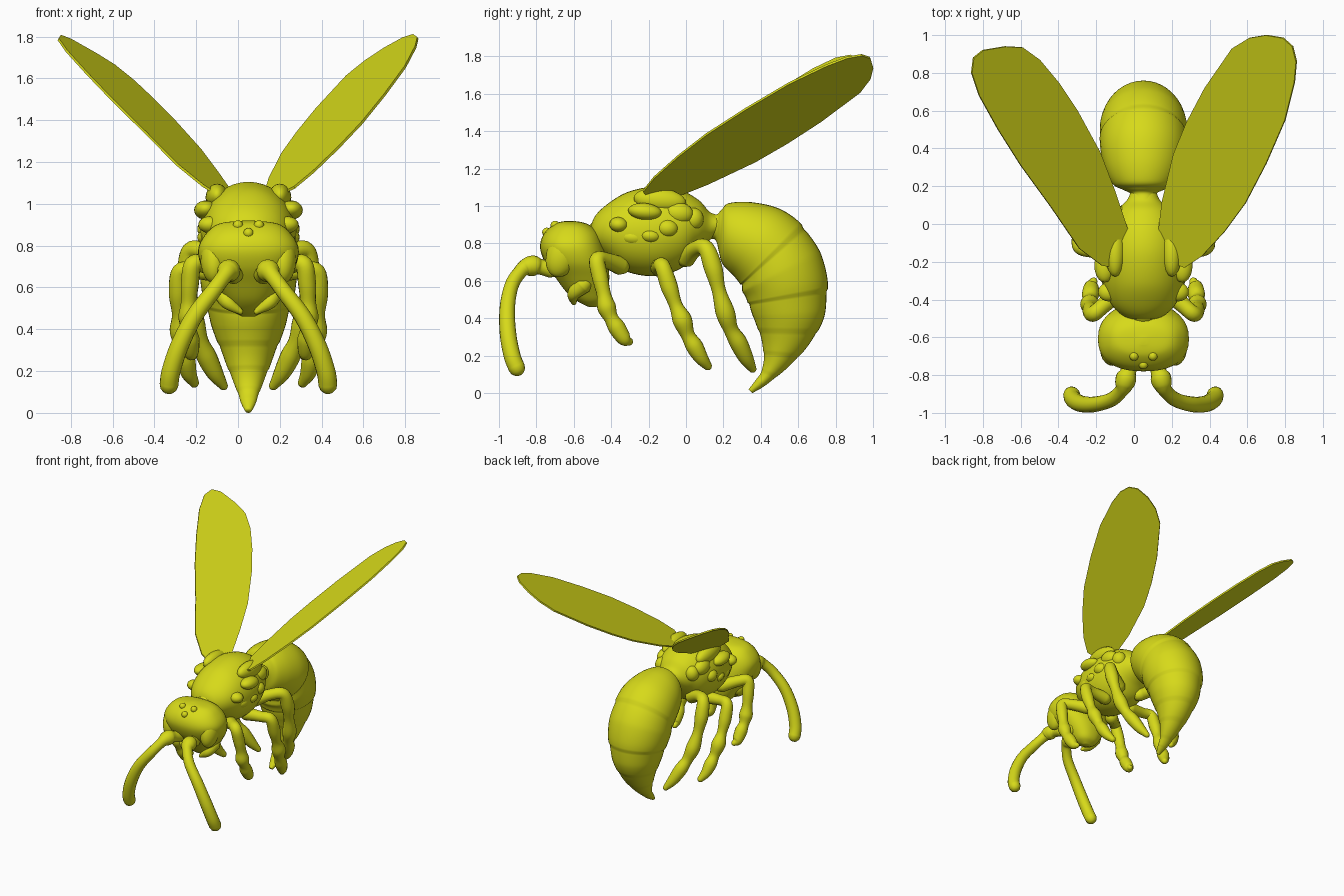
import bpy, bmesh, math
from mathutils import Vector

CX = 0.05  # body centre line
mat = bpy.data.materials.new("yellow")
mat.diffuse_color = (0.68, 0.70, 0.01, 1)


def finish(name, bm, smooth=True):
    bmesh.ops.recalc_face_normals(bm, faces=bm.faces)
    me = bpy.data.meshes.new(name)
    bm.to_mesh(me)
    bm.free()
    me.materials.append(mat)
    for p in me.polygons:
        p.use_smooth = smooth
    ob = bpy.data.objects.new(name, me)
    bpy.context.collection.objects.link(ob)
    return ob


def resample(rows, n):
    """Catmull-Rom through tuples, returns (t, values)."""
    rows = [Vector(r) for r in rows]
    out = []
    for i in range(len(rows) - 1):
        a, b = rows[max(i - 1, 0)], rows[i]
        c, d = rows[i + 1], rows[min(i + 2, len(rows) - 1)]
        for k in range(n):
            u = k / n
            out.append((i + u, 0.5 * (2 * b + (c - a) * u + (2 * a - 5 * b + 4 * c - d) * u * u
                                      + (3 * b - a - 3 * c + d) * u ** 3)))
    out.append((len(rows) - 1, rows[-1]))
    return out


def skin(name, rings):
    bm = bmesh.new()
    vs = [[bm.verts.new(p) for p in r] for r in rings]
    n = len(vs[0])
    for a, b in zip(vs, vs[1:]):
        for i in range(n):
            bm.faces.new((a[i], a[(i + 1) % n], b[(i + 1) % n], b[i]))
    bm.faces.new(vs[0])
    bm.faces.new(vs[-1][::-1])
    return finish(name, bm)


def loft(name, rows, power=1.0, grooves=(), sides=40):
    """rows: outer y, outer z, inner y, inner z, half width."""
    rings = []
    for t, (yo, zo, yi, zi, w) in resample(rows, 8):
        past = [g for g in grooves if t >= g]
        f = 0.965 + 0.035 * min(1, t - past[-1]) if past else 1
        ring = []
        for i in range(sides):
            a = math.tau * i / sides
            c = math.copysign(abs(math.cos(a)) ** power, math.cos(a)) * f
            s = math.copysign(abs(math.sin(a)) ** power, math.sin(a)) * f
            ring.append((CX + max(w, 0.004) * s, (yo + yi) / 2 + c * (yo - yi) / 2,
                         (zo + zi) / 2 + c * (zo - zi) / 2))
        rings.append(ring)
    return skin(name, rings)


def tube(name, rows, sides=16):
    """rows: x, y, z, radius; rounded ends."""
    pts = [v for _, v in resample(rows, 6)]
    pos = [v.xyz for v in pts]
    rings, up, old = [], None, None
    for i, p in enumerate(pos):
        d = (pos[min(i + 1, len(pos) - 1)] - pos[max(i - 1, 0)]).normalized()
        up = d.orthogonal().normalized() if up is None else old.rotation_difference(d) @ up
        old, side = d, d.cross(up)
        r = pts[i].w
        steps = [(0, 1)]
        if i == 0:
            steps = [(-.98, .2), (-.7, .7), (0, 1)]
        elif i == len(pos) - 1:
            steps = [(0, 1), (.5, .87), (.87, .5), (.98, .2)]
        for along, k in steps:
            rings.append([p + d * r * along + (up * math.cos(math.tau * j / sides)
                          + side * math.sin(math.tau * j / sides)) * r * k for j in range(sides)])
    return skin(name, rings)


def blob(name, loc, size, tilt=0):
    bm = bmesh.new()
    bmesh.ops.create_uvsphere(bm, u_segments=20, v_segments=12, radius=1)
    ob = finish(name, bm)
    ob.location, ob.scale, ob.rotation_euler.x = loc, size, tilt


# head: rings stacked from crown to jaw
loft("head", [(-.64, .92, -.60, .92, .02), (-.70, .905, -.53, .905, .14), (-.76, .85, -.47, .86, .205),
              (-.78, .78, -.44, .79, .24), (-.755, .70, -.42, .70, .225), (-.70, .62, -.41, .62, .175),
              (-.64, .54, -.42, .54, .12), (-.58, .49, -.44, .49, .08), (-.52, .46, -.48, .46, .03)], .85)
# neck
tube("neck", [(CX, -.42, .85, .10), (CX, -.50, .80, .09), (CX, -.58, .76, .10)])
# thorax
loft("thorax", [(-.515, .86, -.515, .83, .02), (-.49, .94, -.49, .78, .10), (-.42, 1.01, -.43, .73, .17),
                (-.31, 1.075, -.32, .65, .215), (-.16, 1.105, -.16, .625, .23), (-.03, 1.085, -.02, .67, .205),
                (.07, 1.03, .06, .76, .15), (.13, .965, .13, .82, .085), (.20, .94, .20, .86, .06)])
# abdomen with overlapping plates, curling down to the sting
loft("abdomen", [(.10, .98, .10, .82, .08), (.16, .955, .155, .82, .068), (.19, .98, .175, .76, .11),
                 (.23, 1.015, .19, .70, .16), (.35, 1.02, .22, .66, .20), (.50, .985, .26, .62, .225),
                 (.62, .90, .29, .58, .232), (.71, .77, .30, .545, .232), (.755, .62, .32, .51, .22),
                 (.755, .50, .34, .45, .195), (.73, .38, .37, .38, .165), (.66, .26, .405, .27, .12),
                 (.56, .15, .415, .18, .08), (.47, .075, .40, .11, .05), (.41, .03, .365, .06, .035),
                 (.355, .0, .335, .02, .015)], 1, (6.1, 8.6, 10.4, 11.6, 12.8, 13.8))

# forehead bumps
for x, y, z in ((CX, -.745, .86), (CX - .05, -.70, .897), (CX + .05, -.70, .897)):
    blob("forehead_bump", (x, y, z), (.024, .024, .024))

# legs, right side: x, y, z, radius
legs = {
    "front_leg": [(.17, -.35, .68, .05), (.26, -.43, .71, .042), (.315, -.475, .71, .042), (.33, -.46, .62, .043),
                  (.335, -.44, .53, .038), (.335, -.425, .46, .05), (.335, -.40, .40, .038),
                  (.33, -.37, .35, .046), (.325, -.33, .29, .038), (.315, -.305, .275, .022)],
    "middle_leg": [(.17, -.14, .67, .05), (.30, -.14, .68, .04), (.375, -.125, .675, .042), (.385, -.09, .57, .046),
                   (.38, -.055, .47, .036), (.375, -.02, .39, .052), (.36, .01, .31, .038),
                   (.35, .045, .25, .046), (.335, .08, .19, .038), (.31, .115, .145, .024)],
    "hind_leg": [(.15, .0, .72, .05), (.25, .05, .77, .042), (.325, .105, .775, .044), (.34, .145, .67, .05),
                 (.33, .175, .55, .038), (.31, .21, .43, .052), (.28, .24, .34, .040),
                 (.25, .28, .27, .048), (.21, .32, .19, .040), (.17, .355, .13, .022)],
}
antenna = [(.12, -.72, .66, .045), (.13, -.78, .675, .042), (.14, -.81, .68, .054), (.15, -.845, .675, .052),
           (.165, -.88, .655, .038), (.22, -.93, .58, .038), (.31, -.955, .46, .041), (.38, -.952, .32, .044),
           (.42, -.93, .20, .045), (.43, -.905, .135, .045)]

for side, s in (("right", 1), ("left", -1)):
    def mirrored(rows):
        return [(CX + s * (r[0] - CX),) + tuple(r[1:]) for r in rows]
    for name, rows in legs.items():
        tube(f"{side}_{name}", mirrored(rows))
    tube(f"{side}_antenna", mirrored(antenna))
    # jaw half
    tube(f"{side}_mandible", mirrored([(.17, -.55, .58, .05), (.15, -.60, .53, .035), (.09, -.60, .485, .015)]))
    # eye
    blob(f"{side}_eye", (CX + s * .165, -.66, .74), (.065, .085, .125), -.35)
    # side plates of the thorax: offset x, y, z, size y, size z
    for x, y, z, sy, sz in ((.17, -.28, .83, .075, .045), (.19, -.19, .84, .06, .04), (.185, -.36, .90, .05, .04),
                            (.19, -.10, .88, .06, .05), (.205, -.22, .97, .09, .045), (.16, -.04, .96, .08, .06),
                            (.13, .04, .93, .055, .06), (.15, -.14, 1.03, .14, .065)):
        blob(f"{side}_thorax_plate", (CX + s * x, y, z), (.055, sy, sz), -.1)


def wing(name, outline, a, b, c):
    """Flat wing: outline in x, y lying in the plane z = ax + by + c."""
    bm = bmesh.new()
    bm.faces.new([bm.verts.new((x, y, a * x + b * y + c)) for x, y in outline])
    ob = finish(name, bm, False)
    mod = ob.modifiers.new("thickness", "SOLIDIFY")
    mod.thickness, mod.offset = .012, 0


wing("right_wing", [(.13, -.04), (.19, -.2), (.27, -.23), (.36, -.17), (.48, -.04), (.59, .11), (.70, .32),
                    (.80, .55), (.85, .75), (.86, .86), (.84, .94), (.79, .985), (.70, 1.0), (.61, .985),
                    (.52, .93), (.375, .72), (.28, .54), (.21, .37), (.15, .12)], .607, .327, .99)
wing("left_wing", [(-.03, -.04), (-.06, -.18), (-.10, -.23), (-.17, -.22), (-.29, -.13), (-.44, .09), (-.60, .31),
                   (-.72, .50), (-.82, .68), (-.86, .80), (-.85, .88), (-.80, .92), (-.68, .94), (-.59, .935),
                   (-.50, .87), (-.40, .75), (-.30, .60), (-.18, .38), (-.10, .17)], -.61, .273, 1.045)
